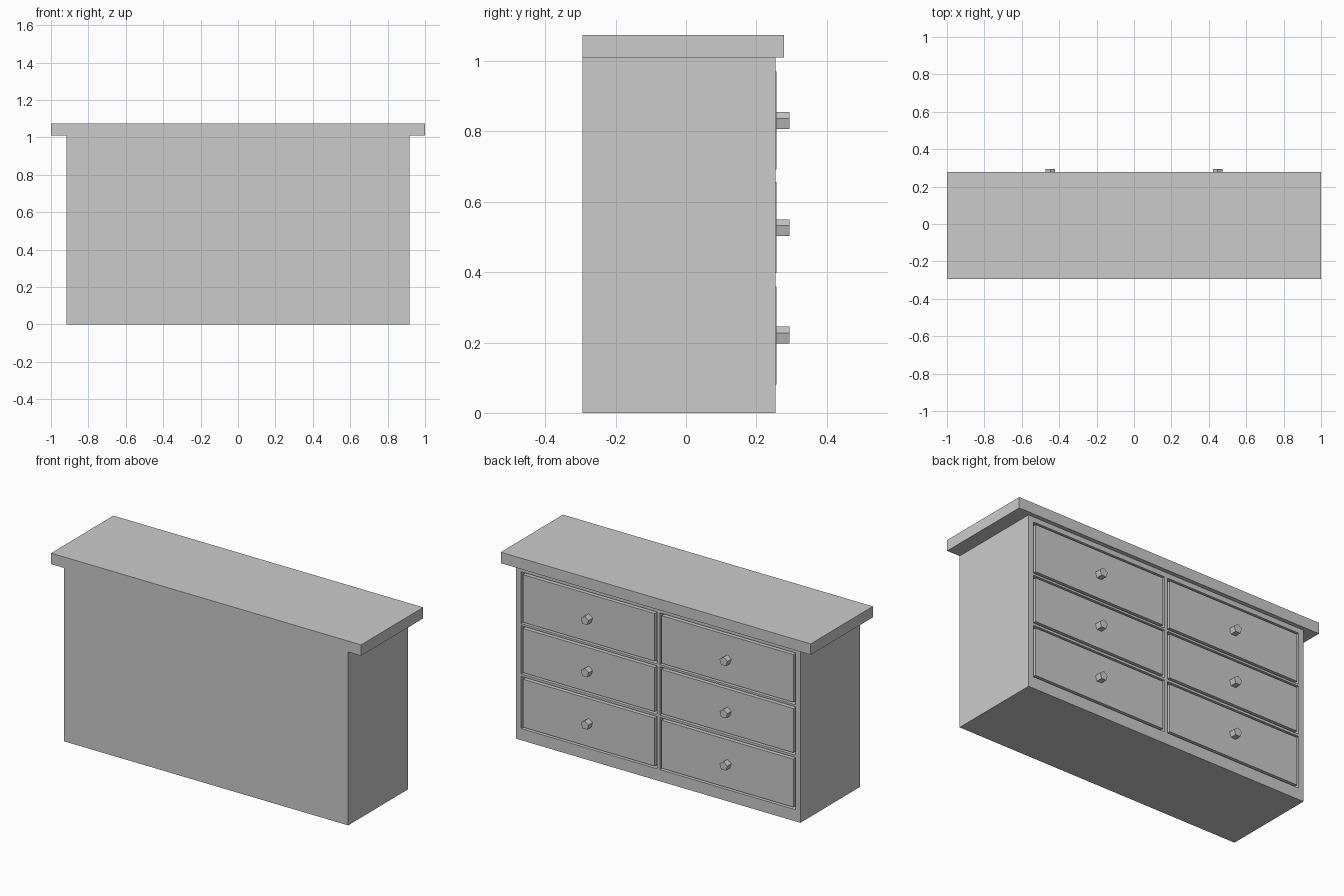
import bpy
from math import pi

if "Cube" in bpy.data.objects:
    bpy.data.objects.remove(bpy.data.objects["Cube"])

BACK, FRONT = -0.294, 0.255        # carcass depth; drawers face +y
GAP = 0.012                        # shadow gap around each drawer
ROWS = [(0.08, 0.36, 0.219), (0.398, 0.656, 0.524), (0.692, 0.97, 0.829)]  # z low, z high, knob z
X_IN, X_OUT = 0.022, 0.873         # drawer sides


def box(name, lo, hi):
    size = [b - a for a, b in zip(lo, hi)]
    bpy.ops.mesh.primitive_cube_add(size=1, location=[(a + b) / 2 for a, b in zip(lo, hi)])
    ob = bpy.context.object
    ob.name = name
    ob.scale = size
    bpy.ops.object.transform_apply(location=False, rotation=False, scale=True)
    return ob


# Carcass and overhanging top
carcass = box("carcass", (-0.917, BACK, 0), (0.917, FRONT, 1.011))
box("top", (-1, BACK, 1.011), (1, 0.279, 1.075))

for row, (z0, z1, knob_z) in enumerate(ROWS, 1):
    for side, label in ((-1, "left"), (1, "right")):
        xa, xb = sorted((side * X_IN, side * X_OUT))

        # Opening cut into the carcass front
        cutter = box("opening_cutter", (xa - GAP, FRONT - 0.03, z0 - GAP), (xb + GAP, FRONT + 0.05, z1 + GAP))
        cutter.hide_render = True
        mod = carcass.modifiers.new("opening", 'BOOLEAN')
        mod.operation = 'DIFFERENCE'
        mod.solver = 'EXACT'
        mod.object = cutter
        bpy.context.view_layer.objects.active = carcass
        bpy.ops.object.modifier_apply(modifier=mod.name)
        bpy.data.objects.remove(cutter, do_unlink=True)

        # Drawer front, just proud of the carcass
        box(f"drawer_{label}_{row}", (xa, FRONT - 0.03, z0), (xb, FRONT + 0.002, z1))

        # Five-sided knob with one corner up
        y0, y1 = FRONT, 0.294
        bpy.ops.mesh.primitive_cylinder_add(vertices=5, radius=0.0265, depth=y1 - y0,
                                            location=((xa + xb) / 2, (y0 + y1) / 2, knob_z),
                                            rotation=(pi / 2, 0, 0))
        bpy.context.object.name = f"knob_{label}_{row}"
